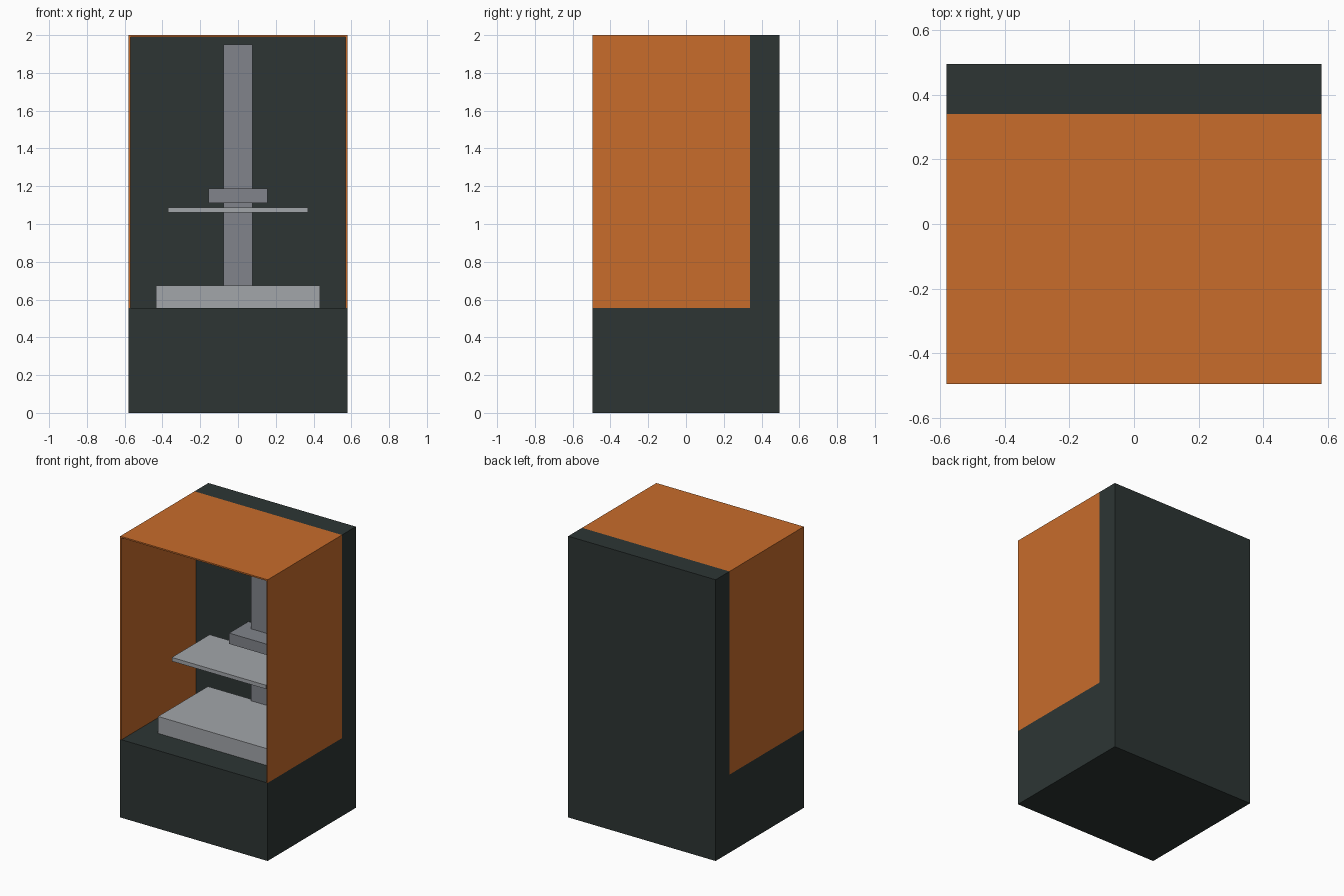
import bpy

if "Cube" in bpy.data.objects:
    bpy.data.objects.remove(bpy.data.objects["Cube"])


def material(name, rgb):
    m = bpy.data.materials.new(name)
    m.diffuse_color = (*rgb, 1)
    m.use_nodes = True
    m.node_tree.nodes["Principled BSDF"].inputs["Base Color"].default_value = m.diffuse_color
    return m


dark = material("charcoal", (0.026, 0.036, 0.034))
orange = material("orange", (0.578, 0.150, 0.024))
steel = material("steel grey", (0.220, 0.231, 0.258))
light = material("light grey", (0.365, 0.380, 0.402))


def box(name, mat, x, y, z):
    """Box spanning the given (min, max) ranges."""
    bpy.ops.mesh.primitive_cube_add(size=1)
    ob = bpy.context.object
    ob.name = name
    for v in ob.data.vertices:
        v.co = [r[0] if c < 0 else r[1] for c, r in zip(v.co, (x, y, z))]
    ob.data.materials.append(mat)
    return ob


W, D = 0.58, 0.495      # half width, half depth
BASE, BACK = 0.555, 0.34  # base top, front of the rear panel
T = 0.01                # hood sheet thickness

# Cabinet
box("base", dark, (-W, W), (-D, D), (0, BASE))
box("rear_panel", dark, (-W, W), (BACK, D), (BASE, 2))

# Open-fronted hood
box("hood_top", orange, (-W, W), (-D, BACK), (2 - T, 2))
for side, s in (("left", -1), ("right", 1)):
    xs = sorted((s * W, s * (W - T)))
    box("hood_" + side, orange, xs, (-D, BACK), (BASE, 2 - T))

# Machine inside
box("bed", light, (-0.433, 0.433), (-0.28, 0.28), (BASE, 0.675))
box("column", steel, (-0.078, 0.078), (0.26, BACK), (BASE, 1.95))
box("platform", light, (-0.37, 0.37), (-0.215, 0.21), (1.06, 1.087))
box("carriage", steel, (-0.157, 0.157), (0.125, BACK), (1.11, 1.187))
